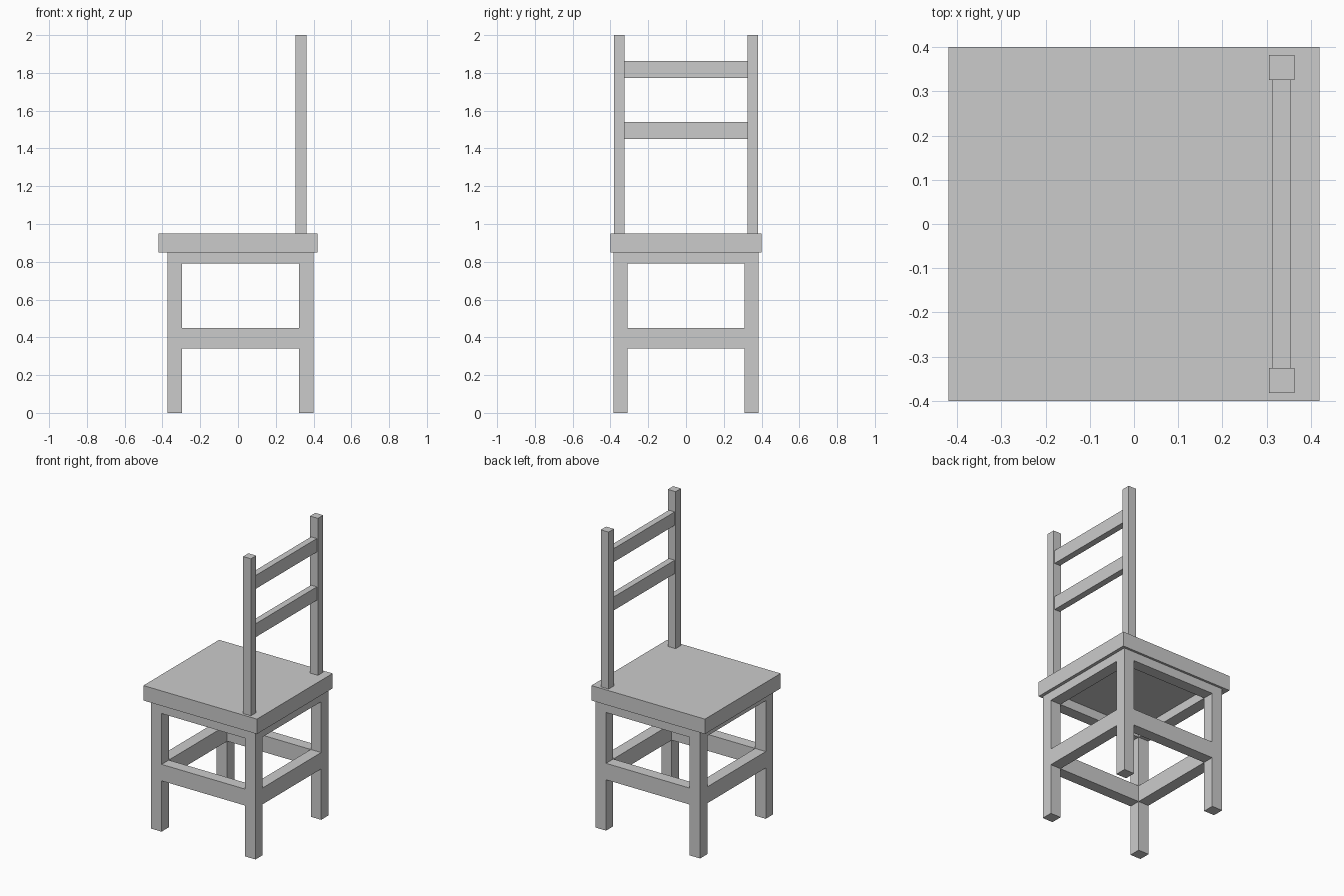
import bpy

if "Cube" in bpy.data.objects:
    bpy.data.objects.remove(bpy.data.objects["Cube"])


def box(name, x, y, z):
    """Box object from (min, max) ranges on each axis."""
    lo, hi = zip(x, y, z)
    v = [(a, b, c) for c in (lo[2], hi[2]) for a, b in
         ((lo[0], lo[1]), (hi[0], lo[1]), (hi[0], hi[1]), (lo[0], hi[1]))]
    f = [(3, 2, 1, 0), (4, 5, 6, 7)]
    f += [(i, (i + 1) % 4, (i + 1) % 4 + 4, i + 4) for i in range(4)]
    me = bpy.data.meshes.new(name)
    me.from_pydata(v, [], f)
    ob = bpy.data.objects.new(name, me)
    bpy.context.collection.objects.link(ob)
    return ob


SEAT_LOW, SEAT_TOP = 0.85, 0.95

# Seat slab
box("seat", (-0.42, 0.42), (-0.40, 0.40), (SEAT_LOW, SEAT_TOP))

# Square leg frame: ranges of the legs and the gap between them
leg_x = {"left": (-0.374, -0.296), "right": (0.322, 0.399)}
leg_y = {"front": (-0.385, -0.309), "back": (0.309, 0.385)}
gap_x = (leg_x["left"][1], leg_x["right"][0])
gap_y = (leg_y["front"][1], leg_y["back"][0])

# Legs
for xn, x in leg_x.items():
    for yn, y in leg_y.items():
        box(f"{yn}_{xn}_leg", x, y, (0, SEAT_LOW))

# Aprons under the seat and stretchers lower down, flush with the legs
for part, z in (("apron", (0.79, SEAT_LOW)), ("stretcher", (0.34, 0.45))):
    for yn, y in leg_y.items():
        box(f"{yn}_{part}", gap_x, y, z)
    for xn, x in leg_x.items():
        box(f"{xn}_{part}", x, gap_y, z)

# Backrest posts
for yn, y in (("front", (-0.382, -0.326)), ("back", (0.326, 0.382))):
    box(f"{yn}_backrest_post", (0.305, 0.363), y, (SEAT_TOP, 2.0))

# Backrest slats
for n, z in (("lower", (1.45, 1.54)), ("upper", (1.773, 1.863))):
    box(f"{n}_backrest_slat", (0.312, 0.355), (-0.326, 0.326), z)
